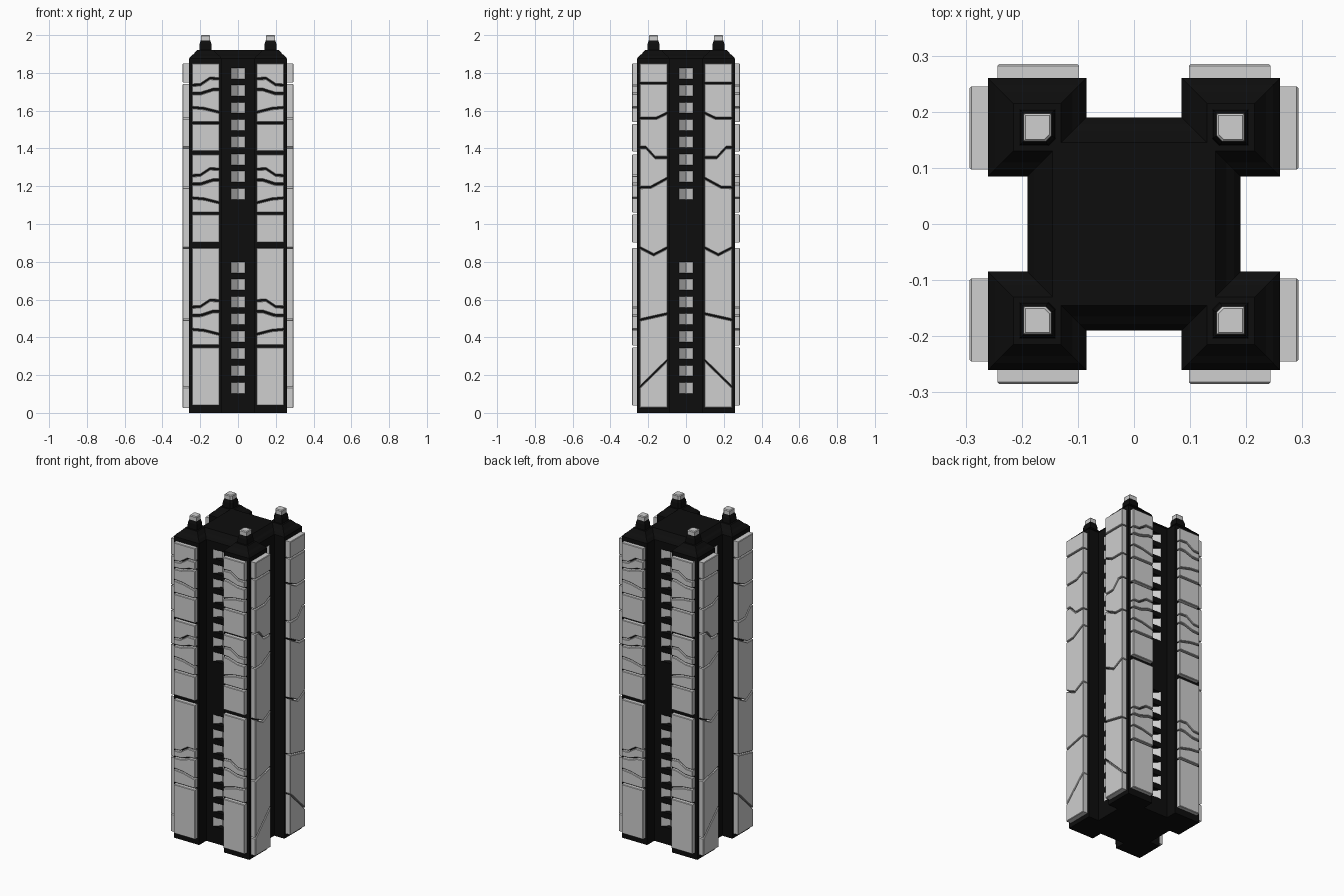
import bpy, bmesh, math
from mathutils import Matrix, Vector

if "Cube" in bpy.data.objects:
    bpy.data.objects.remove(bpy.data.objects["Cube"])


def material(name, v):
    m = bpy.data.materials.new(name)
    m.diffuse_color = (v, v, v, 1)
    m.use_nodes = True
    m.node_tree.nodes["Principled BSDF"].inputs["Base Color"].default_value = m.diffuse_color
    return m


BLACK = material("black frame", 0.004)
GREY = material("light grey panel", 0.62)


def finish(bm, name, mats):
    bmesh.ops.remove_doubles(bm, verts=bm.verts, dist=1e-5)
    bmesh.ops.recalc_face_normals(bm, faces=bm.faces)
    me = bpy.data.meshes.new(name)
    bm.to_mesh(me)
    bm.free()
    for m in mats:
        me.materials.append(m)
    ob = bpy.data.objects.new(name, me)
    bpy.context.collection.objects.link(ob)
    return ob


# --- Tower body: notched square plan lofted upwards, with V-shaped window niches
def plan(e, d):
    side = [(-.26 + e, -.26 + e), (-.085 - e, -.26 + e), (-.085 - e, -.19 + e), (-.038, -.19 + e),
            (0, -.19 + e + d), (.038, -.19 + e), (.085 + e, -.19 + e), (.085 + e, -.26 + e)]
    pts = []
    for k in range(4):
        r = Matrix.Rotation(k * math.pi / 2, 2)
        pts += [r @ Vector(p) for p in side]
    return pts


rings = [(0, 0, 0)]                                   # (height, inset, niche depth)
for start in (.132, 1.16):
    for i in range(8):
        z = start + i * .0911
        rings += [(z - .029, 0, 0), (z - .029, 0, .038), (z + .029, 0, .038), (z + .029, 0, 0)]
rings += [(1.875, 0, 0), (1.89, .012, 0), (1.9, .025, 0), (1.922, .045, 0)]

bm = bmesh.new()
loops = [[bm.verts.new((p.x, p.y, z)) for p in plan(e, d)] for z, e, d in rings]
for (ra, a), (rb, b) in zip(zip(rings, loops), zip(rings[1:], loops[1:])):
    for i in range(32):
        j = (i + 1) % 32
        f = bm.faces.new((a[i], a[j], b[j], b[i]))
        if ra[2] and rb[2] and i % 8 in (3, 4):       # niche walls are the windows
            f.material_index = 1
bm.faces.new(loops[0][::-1])
bm.faces.new(loops[-1])
finish(bm, "tower_body", [BLACK, GREY])


# --- Cladding panels: strips split by cracks, t runs from outer (0) to inner (1) edge
def flat(z):
    return [(0, z), (1, z)]


front_cracks = [(flat(.352), .006)]
for z in (.56, 1.256, 1.735):
    if z > 1:
        front_cracks.append((flat(z - .2), .005))
    front_cracks += [
        ([(0, z - .118), (.45, z - .124), (1, z - .144)], .004),
        ([(0, z - .045), (.35, z - .043), (.75, z - .024), (1, z - .022)], .005),
        ([(0, z), (.3, z + .002), (.65, z + .036), (1, z + .034)], .004)]
    if z < 1.5:
        front_cracks.append((flat(.888), .014) if z < 1 else (flat(1.377), .008))

side_cracks = [
    ([(0, .135), (1, .28)], .004),
    ([(0, .492), (1, .525)], .004),
    ([(0, .875), (.5, .837), (1, .875)], .004),
    ([(0, 1.193), (.4, 1.195), (1, 1.243)], .004),
    ([(0, 1.405), (.22, 1.405), (.55, 1.352), (1, 1.352)], .004),
    ([(0, 1.56), (.6, 1.56), (1, 1.588)], .004),
    (flat(1.745), .004)]


def panels(name, cracks, bottom, outer, inner, face, out_axis):
    bounds = [(flat(bottom), 0)] + cracks + [(flat(1.85), 0)]
    for sx, sy, tag in ((-1, -1, "front_left"), (1, -1, "front_right"),
                        (-1, 1, "back_left"), (1, 1, "back_right")):
        bm = bmesh.new()
        for (lo, gl), (hi, gh) in zip(bounds, bounds[1:]):
            outline = [(t, z + gl) for t, z in lo] + [(t, z - gh) for t, z in reversed(hi)]
            vs = []
            for t, z in outline:
                u = outer + (inner - outer) * t
                p = (.255 * sx, u * sy, z) if out_axis == 0 else (u * sx, .255 * sy, z)
                vs.append(bm.verts.new(p))
            back = bm.faces.new(vs)
            out = bmesh.ops.extrude_face_region(bm, geom=[back], use_keep_orig=True)["geom"]
            move = Vector((0, 0, 0))
            move[out_axis] = (face - .255) * (sx, sy)[out_axis]
            bmesh.ops.translate(bm, vec=move, verts=[g for g in out if isinstance(g, bmesh.types.BMVert)])
            rim = [g for g in out if isinstance(g, bmesh.types.BMFace)]
            bmesh.ops.recalc_face_normals(bm, faces=bm.faces)
            edges = [e for f in rim for e in f.edges
                     if all(abs(abs(v.co[out_axis]) - face) < 1e-4 for v in e.verts)]
            bmesh.ops.bevel(bm, geom=list(set(edges)), offset=.003, segments=1, affect='EDGES')
        finish(bm, name + "_" + tag, [GREY])


panels("face_panels", front_cracks, .04, .243, .098, .285, 1)
panels("side_panels", side_cracks, .027, .245, .097, .293, 0)


# --- Corner beacons: flared black post with a light cap, inner corner cut off
def post(name, sx, sy, sections, mat):
    bm = bmesh.new()
    prev = None
    for z, r in sections:
        c = r * .4
        shape = [(-r, -r + c), (-r + c, -r), (r, -r), (r, r), (-r, r)]
        ring = [bm.verts.new(((.172 + x) * sx, (.172 + y) * sy, z)) for x, y in shape]
        if prev:
            for i in range(5):
                j = (i + 1) % 5
                bm.faces.new((prev[i], prev[j], ring[j], ring[i]))
        else:
            bm.faces.new(ring[::-1])
        prev = ring
    bm.faces.new(prev)
    finish(bm, name, [mat])


for sx in (-1, 1):
    for sy in (-1, 1):
        post("beacon_post", sx, sy, [(1.91, .033), (1.955, .031), (1.972, .025)], BLACK)
        post("beacon_cap", sx, sy, [(1.97, .025), (1.995, .025), (2.0, .021)], GREY)
